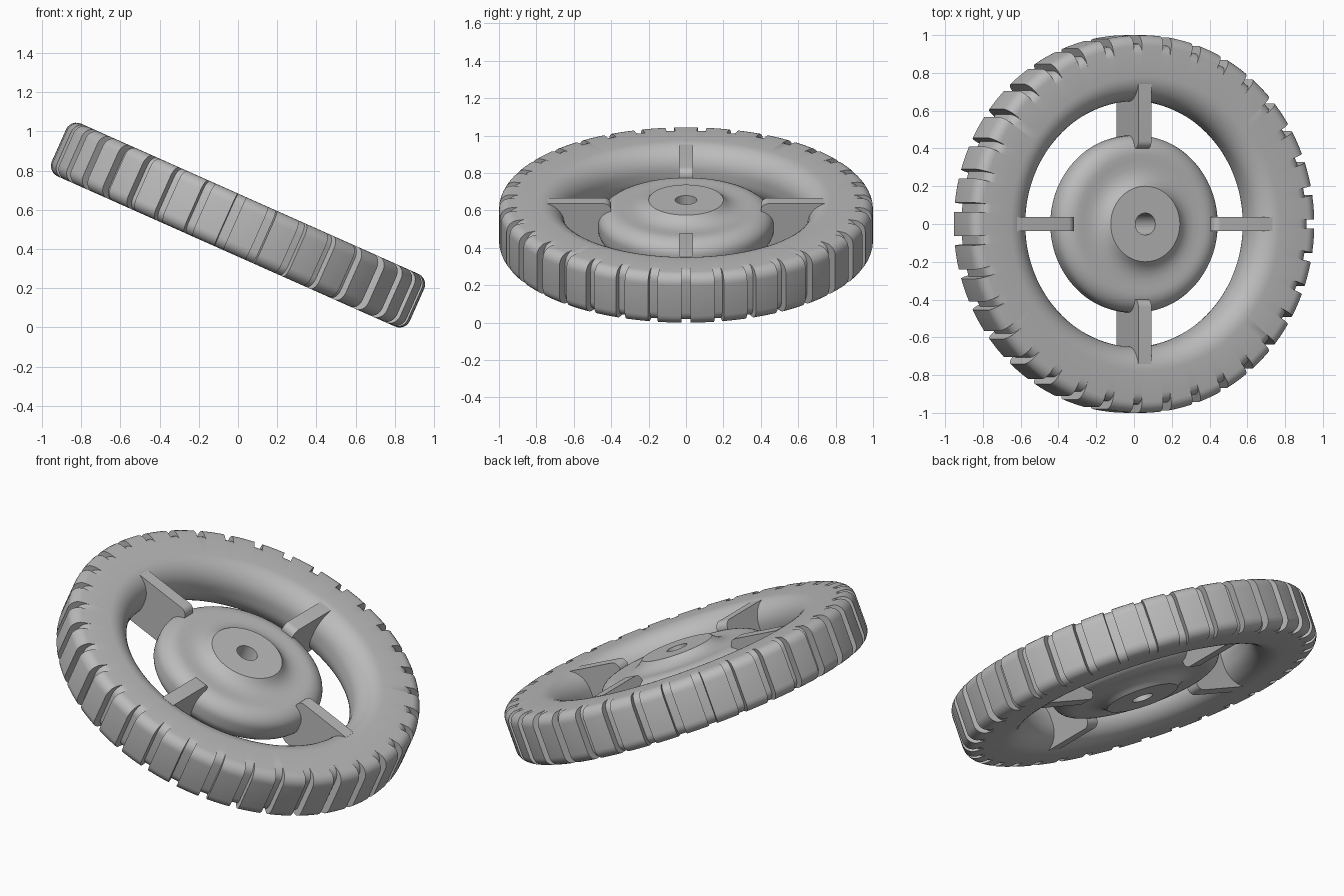
import bpy, bmesh
from math import sin, cos, pi, radians
from mathutils import Matrix

if "Cube" in bpy.data.objects:
    bpy.data.objects.remove(bpy.data.objects["Cube"], do_unlink=True)

grey = bpy.data.materials.new("plain grey")
grey.use_nodes = True
GREY = (0.5, 0.5, 0.5, 1)
grey.diffuse_color = GREY
grey.node_tree.nodes["Principled BSDF"].inputs["Base Color"].default_value = GREY

HALF = 0.147          # half the wheel's thickness
LUGS = 35
parts = []


def arc(r, z, radius, start, end, steps):
    """Points of an arc in the radius/height plane, angles in degrees."""
    angles = [radians(start + (end - start) * i / steps) for i in range(steps + 1)]
    return [(r + radius * cos(a), z + radius * sin(a)) for a in angles]


def mirrored(upper):
    """Close an upper half profile with its mirror image below."""
    return upper + [(r, -z) for r, z in reversed(upper)]


def finish(bm, name):
    bmesh.ops.remove_doubles(bm, verts=bm.verts, dist=1e-5)
    bmesh.ops.recalc_face_normals(bm, faces=bm.faces)
    mesh = bpy.data.meshes.new(name)
    bm.to_mesh(mesh)
    bm.free()
    mesh.materials.append(grey)
    obj = bpy.data.objects.new(name, mesh)
    bpy.context.collection.objects.link(obj)
    parts.append(obj)


def lathe(name, sections):
    """Join a closed loop of (angle, profile) sections around the axle."""
    bm = bmesh.new()
    rings = [[bm.verts.new((r * cos(a), r * sin(a), z)) for r, z in prof]
             for a, prof in sections]
    for k, ring in enumerate(rings):
        nxt = rings[(k + 1) % len(rings)]
        for i in range(len(ring)):
            j = (i + 1) % len(ring)
            bm.faces.new((ring[i], ring[j], nxt[j], nxt[i]))
    finish(bm, name)


# Rim and tread: rounded inside, blocks and grooves around the outside
def rim_profile(depth):
    inner = arc(0.78, HALF - 0.13, 0.13, 180, 90, 10)
    shoulder = arc(0.942 - depth, HALF - 0.058, 0.058, 90, 0, 6)
    return mirrored(inner + shoulder)


block, groove = rim_profile(0), rim_profile(0.045)
period = 2 * pi / LUGS
sections = []
for n in range(LUGS):
    middle = pi + n * period
    sections += [(middle + f * period, block) for f in (-0.36, -0.12, 0.12, 0.36)]
    sections += [(middle + f * period, groove) for f in (0.36, 0.64)]
lathe("rim_with_tread", sections)

# Hub: flat boss with a bore, a soft hollow and a rounded edge
hub_half = [(0.058, 0.147), (0.2, 0.147), (0.215, 0.132), (0.235, 0.117),
            (0.265, 0.105), (0.3, 0.1), (0.34, 0.101), (0.37, 0.102)]
hub_half += [(0.37 + 0.1 * sin(a), 0.02 + 0.082 * cos(a))
             for a in (pi / 2 * i / 8 for i in range(1, 9))]
hub = mirrored(hub_half)
lathe("hub", [(2 * pi * i / 96, hub) for i in range(96)])

# Spokes: upright plates with rounded inner corners
spoke_half = arc(0.44, 0.102, 0.04, 180, 90, 6) + [(0.74, 0.142)]
for n, side in enumerate(("left", "back", "right", "front")):
    bm = bmesh.new()
    face = bm.faces.new([bm.verts.new((r, -0.038, z)) for r, z in mirrored(spoke_half)])
    out = bmesh.ops.extrude_face_region(bm, geom=[face])
    new = [v for v in out["geom"] if isinstance(v, bmesh.types.BMVert)]
    bmesh.ops.translate(bm, verts=new, vec=(0, 0.076, 0))
    bmesh.ops.rotate(bm, verts=bm.verts, cent=(0, 0, 0),
                     matrix=Matrix.Rotation(n * pi / 2, 3, 'Z'))
    finish(bm, side + "_spoke")

# Tilt the whole wheel and rest it on the ground
tilt = Matrix.Rotation(radians(24), 4, 'Y')
for obj in parts:
    obj.data.transform(tilt)
low = min(v.co.z for obj in parts for v in obj.data.vertices)
for obj in parts:
    obj.data.transform(Matrix.Translation((0, 0, -low)))

bpy.ops.object.select_all(action='DESELECT')
for obj in parts:
    obj.select_set(True)
bpy.context.view_layer.objects.active = parts[0]
bpy.ops.object.shade_smooth_by_angle(angle=radians(30))
